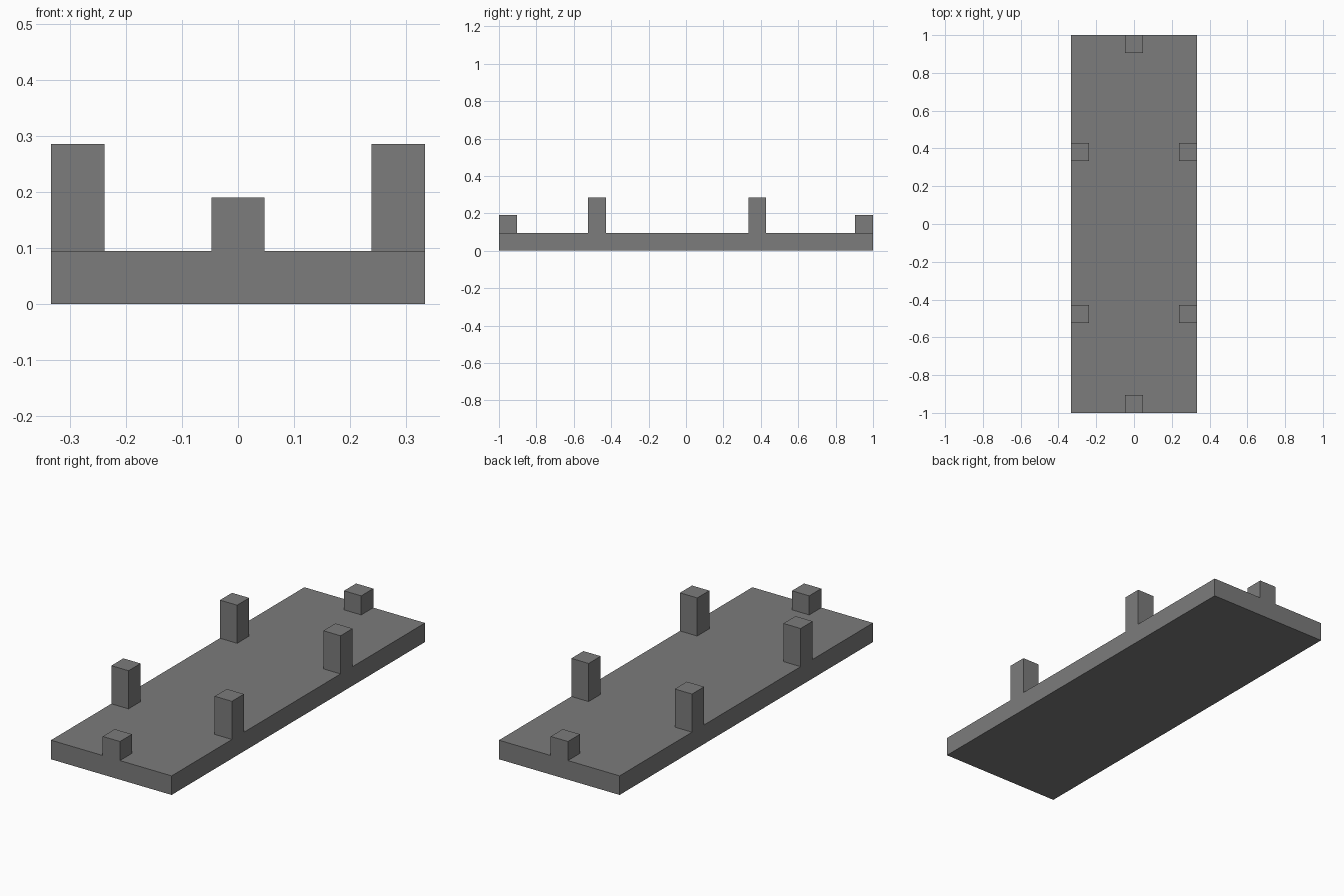
import bpy
import bmesh
from mathutils import Matrix, Vector

cube = bpy.data.objects.get("Cube")
if cube:
    bpy.data.objects.remove(cube, do_unlink=True)

U = 1 / 21  # module: the slab is 42 modules long

# Single flat grey
grey = bpy.data.materials.new("dark_grey")
grey.use_nodes = True
colour = (0.2, 0.2, 0.2, 1)
grey.diffuse_color = colour
grey.node_tree.nodes["Principled BSDF"].inputs["Base Color"].default_value = colour


def box(name, centre, size):
    """Box measured in modules; centre gives x, y and the bottom z."""
    x, y, z = centre
    mesh = bpy.data.meshes.new(name)
    bm = bmesh.new()
    move = Matrix.Translation(Vector((x, y, z + size[2] / 2)) * U)
    scale = Matrix.Diagonal((*(Vector(size) * U), 1))
    bmesh.ops.create_cube(bm, size=1, matrix=move @ scale)
    bm.to_mesh(mesh)
    bm.free()
    mesh.materials.append(grey)
    obj = bpy.data.objects.new(name, mesh)
    bpy.context.collection.objects.link(obj)
    return obj


# Base slab
box("base_slab", (0, 0, 0), (14, 42, 2))

# Short stubs at the middle of each end
for end, y in (("front", -20), ("back", 20)):
    box(end + "_stub", (0, y, 2), (2, 2, 2))

# Tall posts along both long edges
for end, y in (("front", -10), ("back", 8)):
    for side, x in (("left", 6), ("right", -6)):
        box(f"{end}_{side}_post", (x, y, 2), (2, 2, 4))
